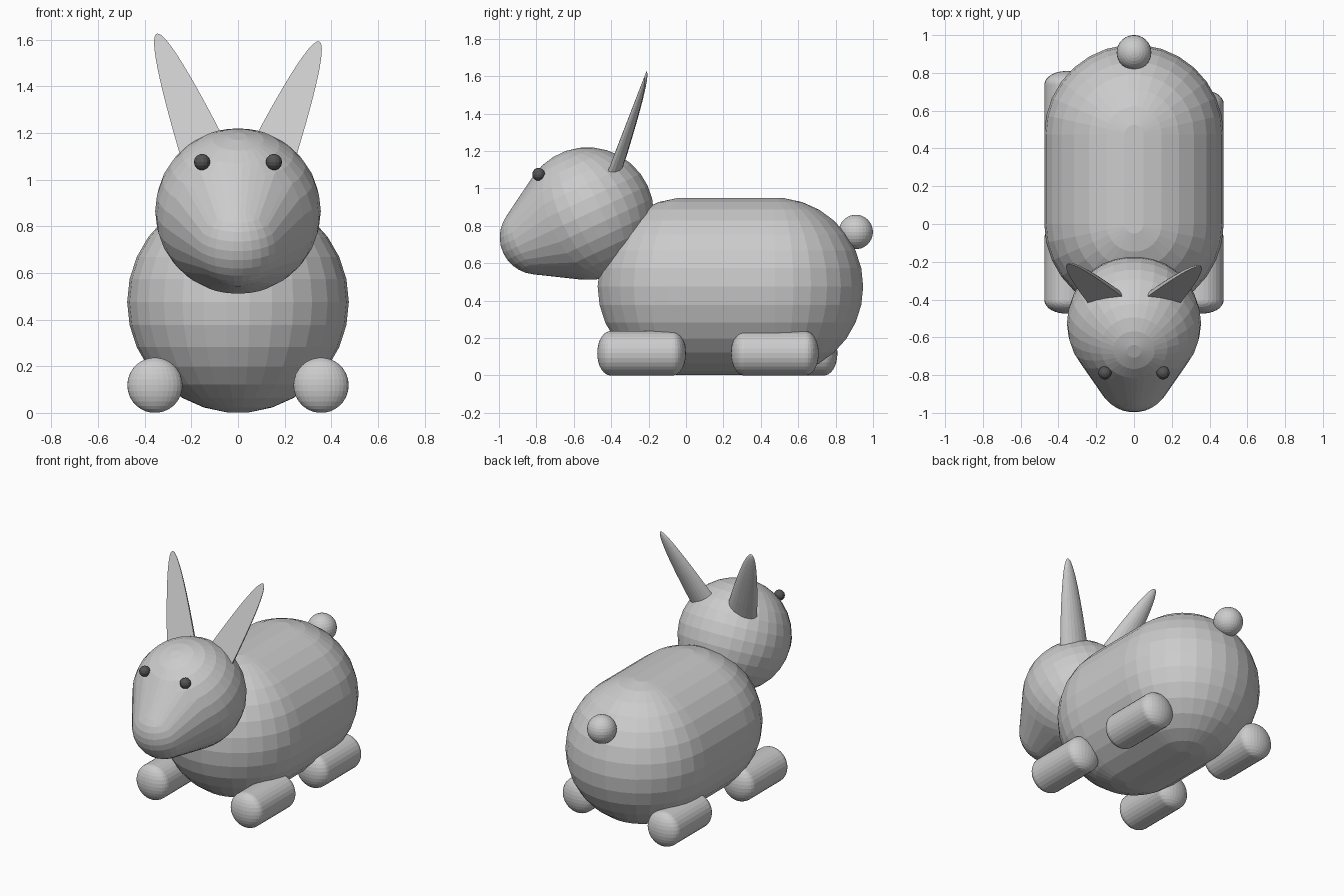
import bpy, bmesh
from math import sin, cos, pi, radians, sqrt
from mathutils import Vector, Matrix

cube = bpy.data.objects.get("Cube")
if cube:
    bpy.data.objects.remove(cube, do_unlink=True)


def material(name, value):
    mat = bpy.data.materials.new(name)
    mat.use_nodes = True
    colour = (value, value, value, 1)
    mat.diffuse_color = colour
    mat.node_tree.nodes["Principled BSDF"].inputs["Base Color"].default_value = colour
    return mat


GREY = material("soft grey", 0.6)
DARK = material("dark grey", 0.09)


def sphere_points(centre, radius, squash=1, segments=30):
    """Points of a faceted sphere with flat caps, optionally squashed along y."""
    rings = segments // 2
    pts = []
    for i in range(rings):
        a = pi * (i + 0.5) / rings
        for j in range(segments):
            b = 2 * pi * j / segments
            pts.append(Vector(centre) + radius * Vector(
                (sin(a) * cos(b), squash * sin(a) * sin(b), cos(a))))
    return pts


def hull(name, points, mat=GREY, matrix=None):
    """Flat-shaded convex skin around the points."""
    bm = bmesh.new()
    for p in points:
        bm.verts.new(p)
    res = bmesh.ops.convex_hull(bm, input=bm.verts[:])
    spare = {g for g in res["geom_interior"] + res["geom_unused"]
             if isinstance(g, bmesh.types.BMVert)}
    bmesh.ops.delete(bm, geom=list(spare), context="VERTS")
    bmesh.ops.dissolve_limit(bm, angle_limit=radians(0.5),
                             verts=bm.verts[:], edges=bm.edges[:])
    bmesh.ops.recalc_face_normals(bm, faces=bm.faces[:])
    mesh = bpy.data.meshes.new(name)
    bm.to_mesh(mesh)
    bm.free()
    mesh.materials.append(mat)
    obj = bpy.data.objects.new(name, mesh)
    if matrix:
        obj.matrix_world = matrix
    bpy.context.collection.objects.link(obj)
    return obj


# Body: two equal spheres skinned together
R = 0.475
hull("body", sphere_points((0, 0, R), R) + sphere_points((0, R, R), R))

# Head: large skull and smaller snout, pitched nose down
hull("head",
     sphere_points((0, 0, 0), 0.355) + sphere_points((0, -0.302, 0), 0.198),
     matrix=Matrix.Translation((0, -0.525, 0.865)) @ Matrix.Rotation(radians(25), 4, "X"))

# Tail
hull("tail", sphere_points((0, 0.908, 0.767), 0.092))

# Feet: blunt-ended capsules, one hind foot set further back
FOOT, BLUNT = 0.1185, 0.6
for name, side, start, end in (("front_foot_left", 1, -0.475, 0),
                               ("front_foot_right", -1, -0.475, 0),
                               ("hind_foot_left", 1, 0.24, 0.71),
                               ("hind_foot_right", -1, 0.34, 0.81)):
    x, inset = side * 0.356, FOOT * BLUNT
    hull(name, sphere_points((x, start + inset, FOOT), FOOT, BLUNT)
         + sphere_points((x, end - inset, FOOT), FOOT, BLUNT))


# Ears: pointed half shells, flat in front and rounded behind
def ear(name, tip, lean):
    axis = Vector((lean, 0.387, 1)).normalized()
    back = Vector((0, 1, -0.387)).normalized()
    across = axis.cross(back)
    length, steps, arc = 0.6, 14, 12
    pts = []
    for i in range(steps + 1):
        d = length * (i / steps) ** 2
        half = sqrt(0.0185 * d)
        for j in range(arc + 1):
            a = pi * j / arc
            pts.append(Vector(tip) - axis * d + across * half * cos(a)
                       + back * 0.68 * half * sin(a))
    hull(name, pts)


ear("ear_right", (-0.348, -0.212, 1.625), -0.40)
ear("ear_left", (0.348, -0.224, 1.592), 0.415)

# Eyes
for name, side in (("eye_left", 1), ("eye_right", -1)):
    hull(name, sphere_points((side * 0.154, -0.788, 1.075), 0.035, segments=14), DARK)
